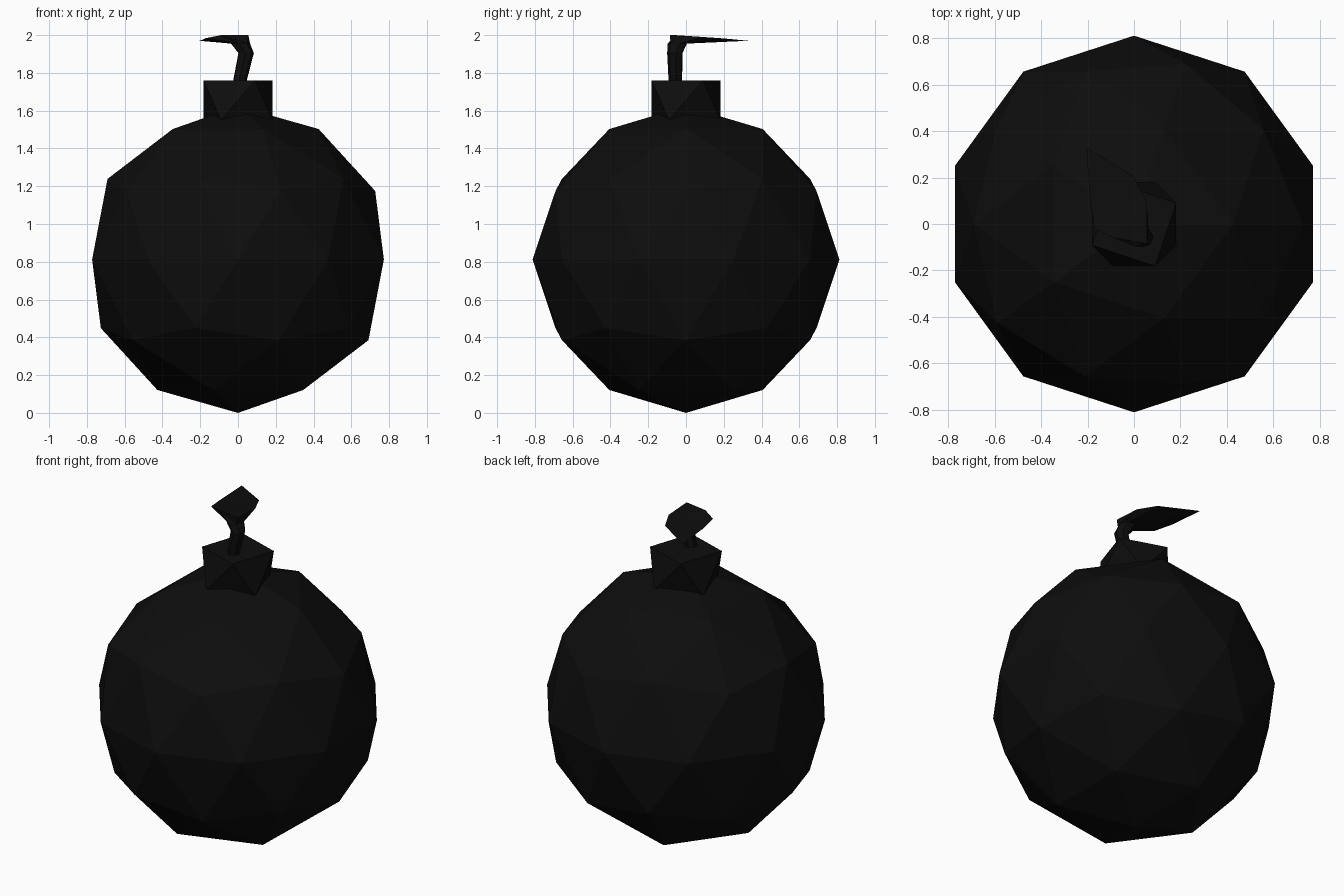
import bpy, bmesh
from math import sin, cos, radians
from mathutils import Vector

if "Cube" in bpy.data.objects:
    bpy.data.objects.remove(bpy.data.objects["Cube"])

black = bpy.data.materials.new("black")
black.diffuse_color = (0.004, 0.004, 0.004, 1)
black.use_nodes = True
black.node_tree.nodes["Principled BSDF"].inputs["Base Color"].default_value = black.diffuse_color


def ring(x, y, z, r, n, start):
    """Regular n-gon, counter-clockwise, start angle in degrees."""
    return [Vector((x + r * cos(radians(start + 360 * i / n)),
                    y + r * sin(radians(start + 360 * i / n)), z)) for i in range(n)]


def loft(name, rings):
    """Join rings (bottom to top) with flat triangles and cap both ends."""
    bm = bmesh.new()
    loops = [[bm.verts.new(p) for p in r] for r in rings]
    n = len(loops[0])
    for a, b in zip(loops, loops[1:]):
        for i in range(n):
            j = (i + 1) % n
            bm.faces.new((a[i], a[j], b[i]))
            bm.faces.new((a[j], b[j], b[i]))
    bm.faces.new(loops[0][::-1])
    bm.faces.new(loops[-1])
    bmesh.ops.triangulate(bm, faces=[f for f in bm.faces if len(f.verts) > 4])
    bmesh.ops.recalc_face_normals(bm, faces=bm.faces[:])
    me = bpy.data.meshes.new(name)
    bm.to_mesh(me)
    bm.free()
    me.materials.append(black)
    ob = bpy.data.objects.new(name, me)
    bpy.context.collection.objects.link(ob)
    return ob


# Faceted ball
bpy.ops.mesh.primitive_ico_sphere_add(subdivisions=2, radius=0.812, location=(0, 0, 0.812))
ball = bpy.context.object
ball.name = "ball_body"
ball.data.materials.append(black)

# Twisted square collar
loft("collar", [ring(0, 0, 1.55, 0.203, 4, -26.6), ring(0, 0, 1.76, 0.203, 4, 26.6)])

# Fuse: leaning stem that flares into a flat, pointed leaf
leaf = [Vector(p) for p in ((0.055, -0.085, 2.0), (0.055, 0.09, 1.99), (0.0, 0.205, 1.982),
                            (-0.205, 0.33, 1.97), (-0.19, 0.11, 1.975),
                            (-0.17, -0.02, 1.984), (-0.09, -0.06, 2.0))]
loft("fuse", [ring(0.003, -0.055, 1.73, 0.036, 7, -45),
              ring(0.042, -0.058, 1.905, 0.042, 7, -45),
              ring(0.012, -0.045, 1.955, 0.052, 7, -45),
              leaf])
